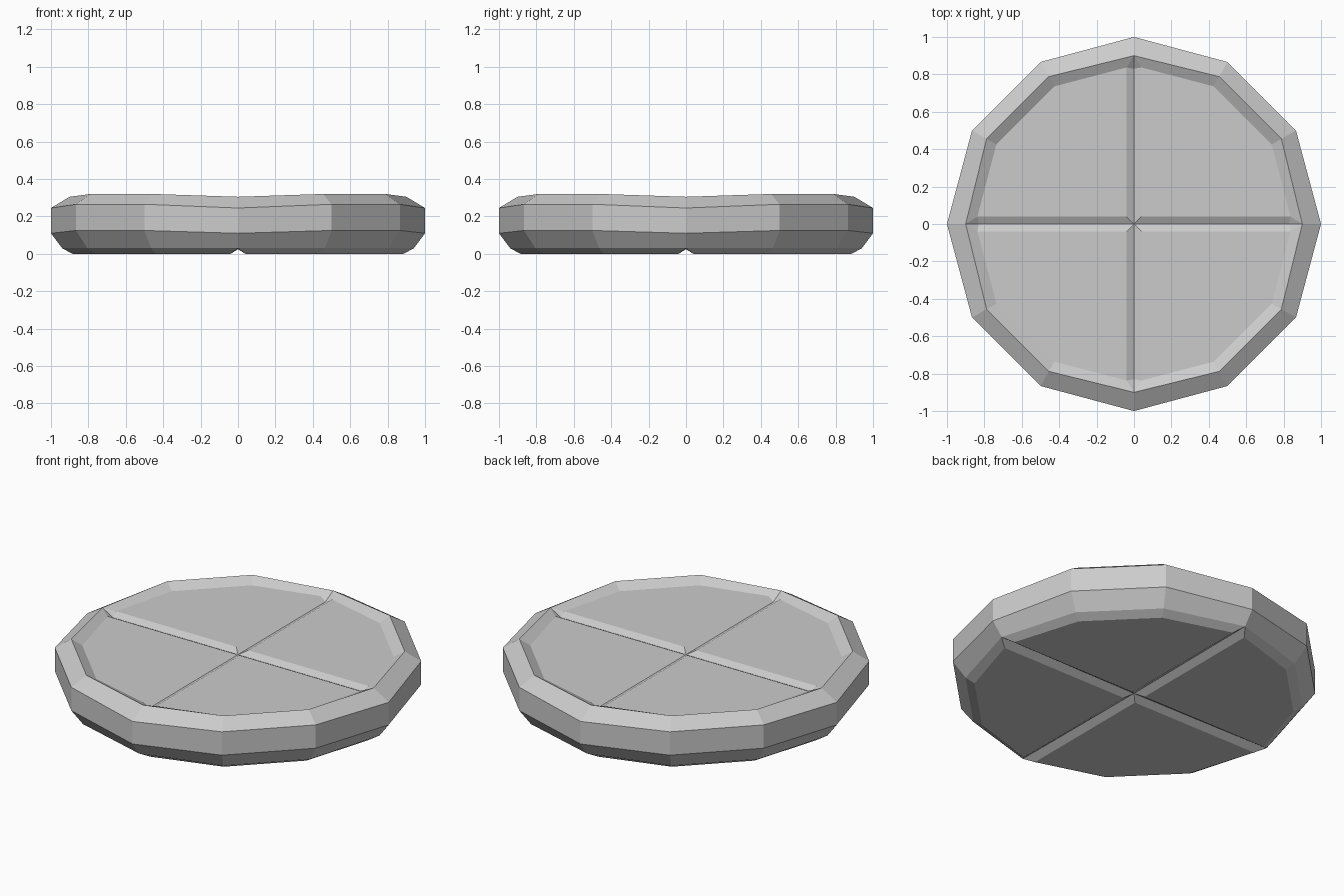
import bpy
import bmesh
from math import radians, pi
from mathutils import Vector, Matrix

cube = bpy.data.objects.get("Cube")
if cube:
    bpy.data.objects.remove(cube)

stone = bpy.data.materials.new("grey stone")
stone.use_nodes = True
colour = (0.6, 0.6, 0.6, 1)
stone.diffuse_color = colour
stone.node_tree.nodes["Principled BSDF"].inputs["Base Color"].default_value = colour

GROOVE = 0.04  # half width of the cross grooves


def ring(axis, corner):
    """Quarter ring of four points; axis and corner are (radius, height)."""
    pts = []
    for a in (0, 30, 60, 90):
        r, z = axis if a % 90 == 0 else corner
        pts.append(Matrix.Rotation(radians(a), 3, 'Z') @ Vector((r, 0, z)))
    return pts


def panel_edge(axis_r, corner_r, z):
    """Outer edge of a quarter panel, set back from both grooves."""
    pts = ring((axis_r, z), (corner_r, z))
    pts[0].y = GROOVE
    pts[3].x = GROOVE
    return pts


def panel(edge, hub_z, groove_r, groove_end_z, groove_z):
    """Quarter panel as a fan, with half a groove along each side."""
    hub = Vector((GROOVE, GROOVE, hub_z))
    centre = Vector((0, 0, groove_z))
    ends = ring((groove_r, groove_end_z), (groove_r, groove_end_z))
    polys = [(hub, edge[i], edge[i + 1]) for i in range(3)]
    polys += [(edge[0], hub, centre, ends[0]), (hub, edge[3], ends[3], centre)]
    return polys, ends


def strip(a, b):
    return [(a[i], a[i + 1], b[i + 1], b[i]) for i in range(3)]


# Quarter of the rim, from the top ridge down to the lower bevel
ridge = ring((0.90, 0.305), (0.91, 0.32))
wall_top = ring((1.0, 0.245), (1.0, 0.265))
wall_base = ring((1.0, 0.11), (1.0, 0.125))
bevel = ring((0.94, 0.03), (0.93, 0.03))

# Sunken top panel and flat bottom panel
top_edge = panel_edge(0.837, 0.85, 0.285)
base_edge = panel_edge(0.885, 0.88, 0)
top_faces, top_ends = panel(top_edge, 0.285, 0.83, 0.264, 0.264)
base_faces, base_ends = panel(base_edge, 0, 0.94, 0.03, 0.025)

quarter = top_faces + base_faces
for upper, lower in ((top_edge, ridge), (ridge, wall_top), (wall_top, wall_base),
                     (wall_base, bevel), (bevel, base_edge)):
    quarter += strip(upper, lower)
# Notches where the top grooves meet the rim
quarter += [(ridge[i], top_edge[i], top_ends[i]) for i in (0, 3)]

# Repeat the quarter around the centre
bm = bmesh.new()
for q in range(4):
    turn = Matrix.Rotation(q * pi / 2, 3, 'Z')
    for poly in quarter:
        bm.faces.new([bm.verts.new(turn @ p) for p in poly])
bmesh.ops.remove_doubles(bm, verts=bm.verts, dist=0.0005)
bmesh.ops.recalc_face_normals(bm, faces=bm.faces)

mesh = bpy.data.meshes.new("grooved_disc")
bm.to_mesh(mesh)
bm.free()
mesh.materials.append(stone)
disc = bpy.data.objects.new("grooved_disc", mesh)
bpy.context.collection.objects.link(disc)
